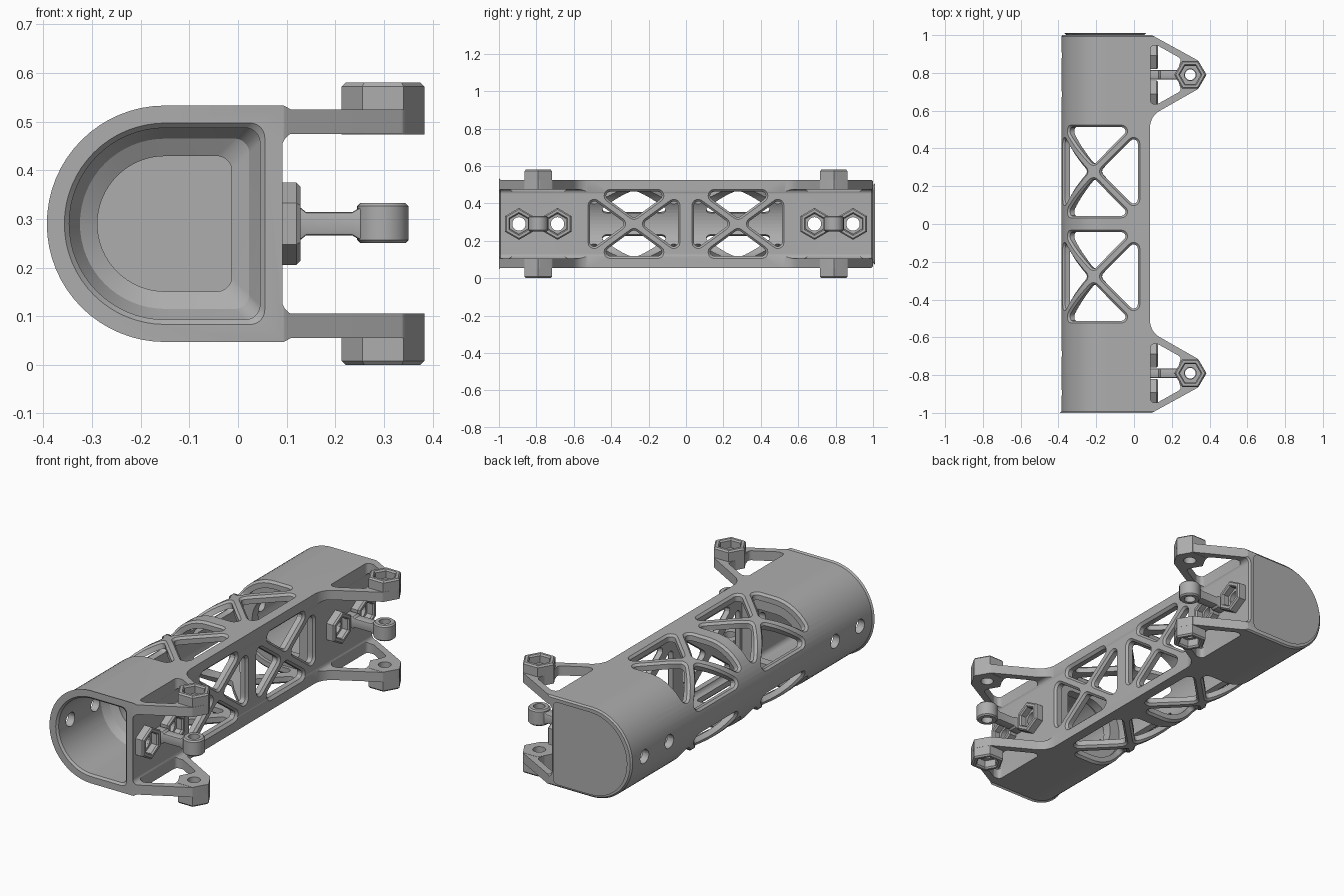
import bpy, bmesh, math
from mathutils import Vector

cube = bpy.data.objects.get("Cube")
if cube:
    bpy.data.objects.remove(cube, do_unlink=True)

MID = 0.29     # height of the tube axis
RAD = 0.235    # outer radius of the rounded back
ARC_X = -0.15  # centre of the rounded back
WALL = 0.083   # outer face of the flat wall

grey = bpy.data.materials.new("matte_grey")
grey.use_nodes = True
grey.diffuse_color = (0.42, 0.42, 0.42, 1)
for node in grey.node_tree.nodes:
    if node.type == 'BSDF_PRINCIPLED':
        node.inputs["Base Color"].default_value = grey.diffuse_color


def rounded(corners, seg=8, sub=1):
    """Polygon from (x, y, radius) corners, with straight runs split into sub parts."""
    arcs = []
    for i, (x, y, r) in enumerate(corners):
        p = Vector((x, y))
        a = (Vector(corners[i - 1][:2]) - p).normalized()
        b = (Vector(corners[(i + 1) % len(corners)][:2]) - p).normalized()
        half = a.angle(b) / 2
        c = p + (a + b).normalized() * (r / math.sin(half))
        v, w = p + a * (r / math.tan(half)) - c, p + b * (r / math.tan(half)) - c
        start = math.atan2(v.y, v.x)
        turn = math.atan2(v.x * w.y - v.y * w.x, v.dot(w))
        arcs.append([c + Vector((math.cos(start + turn * k / seg),
                                 math.sin(start + turn * k / seg))) * r
                     for k in range(seg + 1)])
    out = []
    for i, arc in enumerate(arcs):
        out += arc
        end, nxt = arc[-1], arcs[(i + 1) % len(arcs)][0]
        out += [end.lerp(nxt, k / sub) for k in range(1, sub)]
    return out


def add_loft(bm, rings, loop=False):
    """Skin equal rings, either capped at both ends or closed into a loop."""
    vs = [[bm.verts.new(p) for p in ring] for ring in rings]
    n = len(vs[0])
    for i in range(len(vs) if loop else len(vs) - 1):
        a, b = vs[i], vs[(i + 1) % len(vs)]
        for k in range(n):
            bm.faces.new((a[k], a[(k + 1) % n], b[(k + 1) % n], b[k]))
    if not loop:
        bm.faces.new(vs[0])
        bm.faces.new(vs[-1])


def finish(bm, name):
    bmesh.ops.remove_doubles(bm, verts=bm.verts, dist=1e-5)
    bmesh.ops.recalc_face_normals(bm, faces=bm.faces)
    mesh = bpy.data.meshes.new(name)
    bm.to_mesh(mesh)
    bm.free()
    mesh.materials.append(grey)
    obj = bpy.data.objects.new(name, mesh)
    bpy.context.collection.objects.link(obj)
    return obj


def loft(name, rings, loop=False):
    bm = bmesh.new()
    add_loft(bm, rings, loop)
    return finish(bm, name)


def select(obj):
    bpy.ops.object.select_all(action='DESELECT')
    obj.select_set(True)
    bpy.context.view_layer.objects.active = obj


def carve(obj, cutter, operation='DIFFERENCE'):
    cutter.hide_render = True
    mod = obj.modifiers.new("carve", 'BOOLEAN')
    mod.operation, mod.solver, mod.object = operation, 'EXACT', cutter
    select(obj)
    bpy.ops.object.modifier_apply(modifier=mod.name)
    bpy.data.objects.remove(cutter, do_unlink=True)


def d_ring(inset, y):
    """D-shaped tube section at a given inset and depth."""
    r, left, right = RAD - inset, ARC_X - RAD + inset, WALL - inset
    pts = rounded([(left, MID + r, r * 0.9999), (left, MID - r, r * 0.9999),
                   (right, MID - r, 0.03), (right, MID + r, 0.03)], 16)
    return [Vector((p.x, y, p.y)) for p in pts]


def shape_ring(r, sides, place, n=48):
    """Circle (sides = 0) or polygon with n points, put in space by place(u, v)."""
    pts = []
    for k in range(n):
        a = 2 * math.pi * k / n
        d = r
        if sides:
            step = 2 * math.pi / sides
            d = r * math.cos(step / 2) / math.cos(a % step - step / 2)
        pts.append(Vector(place(d * math.cos(a), d * math.sin(a))))
    return pts


# Main body: tube with a two-prong fork section, trimmed to the bracket outline
top, low = MID + RAD, MID - RAD
section = rounded([(ARC_X - RAD, top, RAD * 0.9999), (ARC_X - RAD, low, RAD * 0.9999),
                   (0.45, low, 0.01), (0.45, low + 0.05, 0.01),
                   (WALL, low + 0.05, 0.025), (WALL, top - 0.05, 0.025),
                   (0.45, top - 0.05, 0.01), (0.45, top, 0.01)], 16)
bm = bmesh.new()
add_loft(bm, [[Vector((p.x, y, p.y)) for p in section] for y in (-1, 1)])
bmesh.ops.remove_doubles(bm, verts=bm.verts, dist=1e-5)
rims = [e for e in bm.edges if abs(e.verts[0].co.y - e.verts[1].co.y) < 1e-6]
bmesh.ops.bevel(bm, geom=rims, offset=0.008, segments=1, affect='EDGES')
body = finish(bm, "tube_body")

half = [(WALL + 0.002, 0.57, 0.1), (0.34, 0.715, 0.02), (0.384, 0.79, 0.02),
        (0.34, 0.865, 0.02), (0.085, 1.005, 0.06), (-0.5, 1.005, 0.01)]
outline = rounded(half + [(x, -y, r) for x, y, r in reversed(half)])
carve(body, loft("outline", [[Vector((p.x, p.y, z)) for p in outline]
                             for z in (-0.2, 0.8)]), 'INTERSECT')

# Hollow with flared mouths
carve(body, loft("hollow", [d_ring(i, y) for i, y in (
    (0.018, -1.01), (0.038, -0.99), (0.038, 0.99), (0.018, 1.01))]))


# Crossed-strut windows, with chamfered rims
def triangle(side, across, grow, strut=0.024):
    """Triangle between two diagonals of a rectangle, grown by an offset."""
    q, s = math.hypot(side, across), strut - grow
    base, apex = across + grow, s * q / side
    w = side * base / across - s * q / across
    return [(apex, 0, 0.022 + grow), (base, -w, 0.022 + grow), (base, w, 0.022 + grow)]


def windows(name, place, hu, hv, centre_u):
    bm = bmesh.new()
    for yc in (-0.278, 0.278):
        for sign in (-1, 1):
            for turned in (False, True):
                rings = []
                for depth, grow in ((-0.1, 0), (-0.011, 0), (0.004, 0.015), (0.1, 0.015)):
                    tri = triangle(hu, hv, grow) if turned else triangle(hv, hu, grow)
                    ring = []
                    for p in rounded(tri, 5, 8):
                        u, v = (p.y, p.x) if turned else (p.x, p.y)
                        ring.append(Vector(place(centre_u + sign * u, yc + sign * v, depth)))
                    rings.append(ring)
                add_loft(bm, rings)
    return finish(bm, name)


def on_shell(s, y, d, flip=1):
    """Wrap a strip over the flat side and around the rounded back."""
    t = max(0, -s / RAD)
    x = ARC_X + max(s, 0) - (RAD + d) * math.sin(t)
    return x, y, MID + flip * (RAD + d) * math.cos(t)


carve(body, windows("top_windows", on_shell, 0.235, 0.235, -0.065))
carve(body, windows("bottom_windows", lambda s, y, d: on_shell(s, y, d, -1),
                    0.235, 0.235, -0.065))
carve(body, windows("wall_windows", lambda u, y, d: (WALL + d, y, MID + u), 0.172, 0.235, 0))

# Bracket openings and screw holes
EAR_X, EAR_Y = 0.298, 0.79
for s in (-1, 1):
    opening = rounded([(0.087, s * 0.635, 0.02), (0.125, s * 0.635, 0.02), (0.25, s * 0.705, 0.02),
                       (0.225, s * 0.79, 0.03), (0.25, s * 0.875, 0.02), (0.125, s * 0.945, 0.02),
                       (0.087, s * 0.945, 0.02)], 5)
    carve(body, loft("opening", [[Vector((p.x, p.y, z)) for p in opening] for z in (-0.2, 0.8)]))
    carve(body, loft("ear_hole", [shape_ring(0.032, 0, lambda u, v: (EAR_X + u, s * EAR_Y + v, z), 24)
                                  for z in (-0.2, 0.8)]))
    for y in (0.687, 0.893):
        carve(body, loft("screw_hole", [shape_ring(0.036, 0, lambda u, v: (x, s * y + u, MID + v), 24)
                                        for x in (-0.6, 0.4)]))

parts = [body]


# Hexagonal nut pockets: rings of (radius, sides, height) closed into a loop
def pocket(name, place, base, rim, floor, hole):
    c = 0.008 if rim > base else -0.008
    spec = [(hole, 0, base), (0.085, 6, base), (0.085, 6, rim - c), (0.077, 6, rim),
            (0.062, 6, rim), (0.055, 6, rim - c), (0.055, 6, floor), (hole, 0, floor)]
    parts.append(loft(name, [shape_ring(r, n, lambda u, v: place(u, v, h))
                             for r, n, h in spec], True))


for s, end in ((-1, "front"), (1, "back")):
    # Stop ring inside the tube
    parts.append(loft(end + "_stop_ring", [d_ring(i, s * y) for i, y in (
        (0.02, 0.53), (0.096, 0.53), (0.096, 0.58), (0.06, 0.6), (0.038, 0.64), (0.02, 0.64))], True))

    # Ears at the bracket tips
    for flip, level in ((1, "upper"), (-1, "lower")):
        pocket(f"{end}_{level}_ear",
               lambda u, v, h: (EAR_X + u, s * EAR_Y + v, MID + flip * h),
               0.184, 0.29, 0.245, 0.031)

    # Nut bosses on the flat wall
    for y, where in ((0.687, "inner"), (0.893, "outer")):
        pocket(f"{end}_{where}_nut_boss", lambda u, v, h: (h, s * y + v, MID + u),
               0.06, 0.128, 0.09, 0.036)

    # Middle arm with an eyelet
    eye = [(0.028, 0.25), (0.046, 0.25), (0.053, 0.257), (0.053, 0.326), (0.046, 0.333), (0.028, 0.333)]
    parts.append(loft(end + "_eyelet", [shape_ring(r, 0, lambda u, v: (EAR_X + u, s * EAR_Y + v, z), 32)
                                        for r, z in eye], True))
    arm = [(0.07, 0.032), (0.13, 0.032), (0.14, 0.024), (0.235, 0.024), (0.255, 0.036), (0.265, 0.036)]
    parts.append(loft(end + "_middle_arm", [
        [Vector((x, s * EAR_Y + p.x, MID + p.y))
         for p in rounded([(-0.025, -t, 0.006), (0.025, -t, 0.006),
                           (0.025, t, 0.006), (-0.025, t, 0.006)], 2)] for x, t in arm]))

for obj in parts:
    select(obj)
    bpy.ops.object.shade_smooth_by_angle(angle=math.radians(28))
